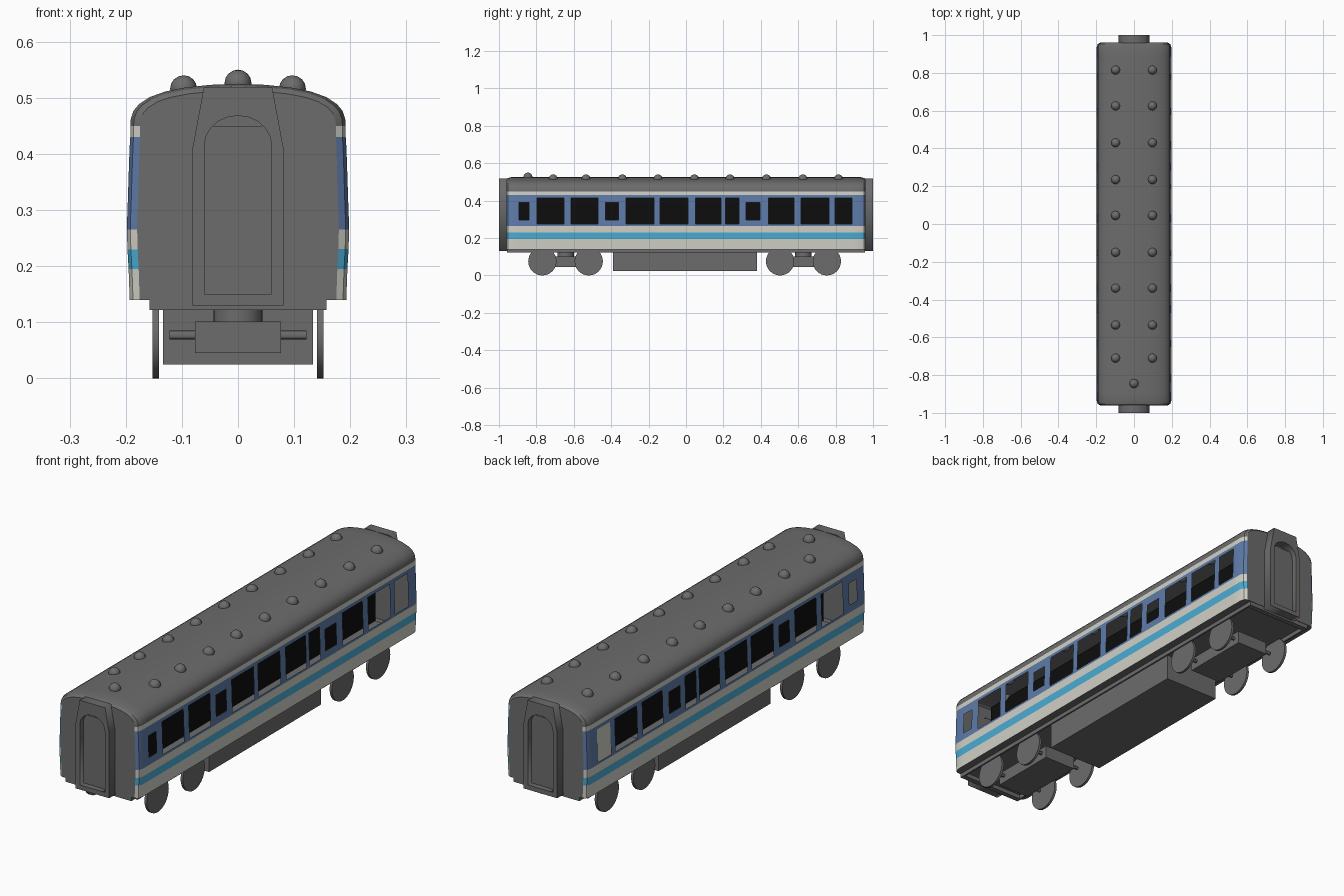
import bpy, bmesh, math
from mathutils import Matrix

if "Cube" in bpy.data.objects:
    bpy.data.objects.remove(bpy.data.objects["Cube"])


def material(name, rgb):
    m = bpy.data.materials.new(name)
    m.diffuse_color = (*rgb, 1)
    m.use_nodes = True
    m.node_tree.nodes["Principled BSDF"].inputs["Base Color"].default_value = m.diffuse_color
    return m


GREY = material("dark grey", (0.15, 0.15, 0.15))
WHITE = material("warm white", (0.64, 0.64, 0.58))
BLUE = material("slate blue", (0.115, 0.20, 0.40))
CYAN = material("light cyan", (0.07, 0.42, 0.66))
BLACK = material("black", (0.004, 0.004, 0.004))


def finish(name, bm, mats, smooth=None):
    bmesh.ops.recalc_face_normals(bm, faces=bm.faces)
    me = bpy.data.meshes.new(name)
    bm.to_mesh(me)
    bm.free()
    for m in mats:
        me.materials.append(m)
    ob = bpy.data.objects.new(name, me)
    bpy.context.collection.objects.link(ob)
    if smooth:
        bpy.ops.object.select_all(action='DESELECT')
        ob.select_set(True)
        bpy.context.view_layer.objects.active = ob
        bpy.ops.object.shade_smooth_by_angle(angle=math.radians(smooth))
    return ob


def box(name, x, y, z, mat=GREY):
    bm = bmesh.new()
    size = [b - a for a, b in (x, y, z)]
    mid = [(a + b) / 2 for a, b in (x, y, z)]
    bmesh.ops.create_cube(bm, size=1, matrix=Matrix.Translation(mid) @ Matrix.Diagonal((*size, 1)))
    return finish(name, bm, [mat])


def cylinder(name, pos, r, depth, axis='X', seg=32):
    bm = bmesh.new()
    rot = Matrix.Rotation(math.pi / 2, 4, 'Y') if axis == 'X' else Matrix()
    bmesh.ops.create_cone(bm, cap_ends=True, segments=seg, radius1=r, radius2=r, depth=depth,
                          matrix=Matrix.Translation(pos) @ rot)
    return finish(name, bm, [GREY], 30)


# --- Coach shell: one lofted cross-section with window openings ---
big, small = (0.275, 0.415), (0.297, 0.39)
windows = [(-0.893, -0.84, small), (-0.797, -0.652, big), (-0.615, -0.47, big), (-0.43, -0.36, small),
           (-0.32, -0.17, big), (-0.14, 0.01, big), (0.05, 0.187, big), (0.21, 0.283, big),
           (0.32, 0.395, small), (0.44, 0.577, big), (0.615, 0.765, big), (0.797, 0.888, big)]
side = [(0.193, 0.14), (0.195, 0.195), (0.197, 0.23), (0.198, 0.265), (0.198, 0.275), (0.197, 0.297),
        (0.194, 0.39), (0.193, 0.415), (0.192, 0.43), (0.192, 0.45)]
roof = [(0.191, 0.463), (0.186, 0.477), (0.176, 0.489), (0.158, 0.501), (0.13, 0.511),
        (0.095, 0.518), (0.05, 0.523)]
half = side + roof
section = half + [(0, 0.525)] + [(-x, z) for x, z in reversed(half)]

# (y, side inset, roof drop) stations; the ends are chamfered
stations = [(-0.96, 0.018, 0.012), (-0.952, 0.006, 0.004), (-0.935, 0, 0)]
stations += [(y, 0, 0) for w in windows for y in w[:2]]
stations += [(0.935, 0, 0), (0.952, 0.006, 0.004), (0.96, 0.018, 0.012)]

bm = bmesh.new()
rings = []
for y, inset, drop in stations:
    ring = []
    for x, z in section:
        k = 1 - inset / 0.195
        ring.append(bm.verts.new((x * k, y, z - drop * max(0, (z - 0.45) / 0.075))))
    rings.append(ring)


def band(z):
    for top, idx in ((0.195, 1), (0.23, 3), (0.265, 1), (0.43, 2), (0.45, 1)):
        if z < top:
            return idx
    return 0


n = len(section)
for a, b, s0, s1 in zip(rings, rings[1:], stations, stations[1:]):
    ym = (s0[0] + s1[0]) / 2
    for i in range(n):
        j = (i + 1) % n
        zm = (section[i][1] + section[j][1]) / 2
        if any(w[0] < ym < w[1] and w[2][0] < zm < w[2][1] for w in windows):
            continue
        f = bm.faces.new((a[i], a[j], b[j], b[i]))
        f.material_index = 0 if j == 0 else band(zm)
bm.faces.new(rings[0])
bm.faces.new(rings[-1])
finish("coach_shell", bm, [GREY, WHITE, BLUE, CYAN], 30)

# Dark interior partition seen through the windows, and one pale blind
box("interior_partition", (-0.004, 0.004), (-0.94, 0.94), (0.141, 0.515), BLACK)
box("pale_window_panel", (-0.192, -0.188), (0.79, 0.895), (0.27, 0.42), WHITE)

# --- Gangway frames at both ends ---
outer = [(-0.081, 0.13), (0.081, 0.13), (0.081, 0.41), (0.061, 0.518), (-0.061, 0.518), (-0.081, 0.41)]
inner = [(-0.06, 0.15), (0.06, 0.15)] + [
    (0.06 * math.cos(t * math.pi / 10), 0.415 + 0.053 * math.sin(t * math.pi / 10)) for t in range(11)]
for end, s in (("front", -1), ("rear", 1)):
    cu = bpy.data.curves.new(end + "_gangway", 'CURVE')
    cu.dimensions = '2D'
    cu.fill_mode = 'BOTH'
    cu.extrude = 0.021
    for loop in (outer, inner):
        sp = cu.splines.new('POLY')
        sp.points.add(len(loop) - 1)
        for p, (x, z) in zip(sp.points, loop):
            p.co = (x, z, 0, 1)
        sp.use_cyclic_u = True
    cu.materials.append(GREY)
    ob = bpy.data.objects.new(end + "_gangway_frame", cu)
    bpy.context.collection.objects.link(ob)
    ob.location.y = s * 0.979
    ob.rotation_euler.x = math.pi / 2
    bpy.ops.object.select_all(action='DESELECT')
    ob.select_set(True)
    bpy.context.view_layer.objects.active = ob
    bpy.ops.object.convert(target='MESH')
    # recessed door inside the frame
    y = sorted((s * 0.958, s * 0.976))
    box(end + "_gangway_door", (-0.062, 0.062), y, (0.148, 0.45))
    # end beam
    box(end + "_end_beam", (-0.158, 0.158), sorted((s * 0.935, s * 0.958)), (0.122, 0.141))

# --- Roof vents ---
vents = [(x, y, 0.516) for x in (-0.097, 0.097)
         for y in (0.815, 0.625, 0.43, 0.235, 0.045, -0.15, -0.34, -0.535, -0.71)]
vents.append((0, -0.845, 0.526))
bm = bmesh.new()
for v in vents:
    bmesh.ops.create_uvsphere(bm, u_segments=12, v_segments=8, radius=0.024, matrix=Matrix.Translation(v))
finish("roof_vents", bm, [GREY], 30)

# --- Underframe ---
for s, nm in ((-1, "left"), (1, "right")):
    box(nm + "_frame_rail", sorted((s * 0.15, s * 0.158)), (-0.95, 0.95), (0.122, 0.141))
box("equipment_box", (-0.134, 0.134), (-0.39, 0.38), (0.025, 0.141))

# --- Bogies with wheels ---
for nm, axles in (("front", (-0.768, -0.52)), ("rear", (0.503, 0.753))):
    c = sum(axles) / 2
    box(nm + "_bogie", (-0.077, 0.077), (axles[0] - 0.03, axles[1] + 0.03), (0.045, 0.101))
    cylinder(nm + "_bogie_pivot", (0, c, 0.12), 0.044, 0.042, 'Z', 24)
    for k, y in enumerate(axles):
        cylinder(f"{nm}_axle_{k}", (0, y, 0.077), 0.008, 0.244, seg=12)
        for s in (-1, 1):
            cylinder(f"{nm}_wheel_{k}_{'right' if s > 0 else 'left'}", (s * 0.1465, y, 0.0755), 0.0755, 0.011)
